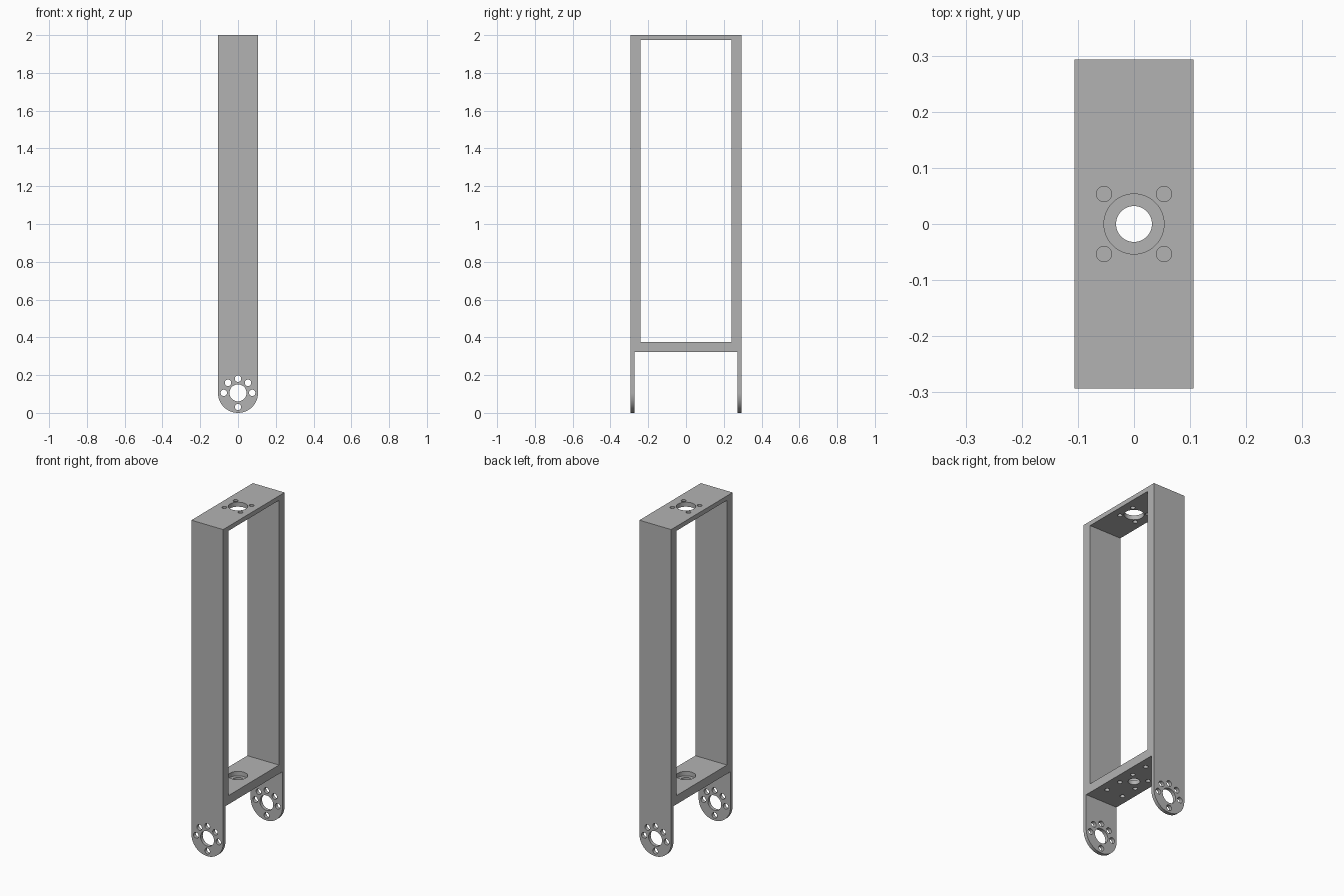
import bpy, bmesh
from math import pi, cos, sin, radians
from mathutils import Vector

cube = bpy.data.objects.get("Cube")
if cube:
    bpy.data.objects.remove(cube, do_unlink=True)

HALF_X, HALF_Y, TOP = 0.106, 0.293, 2.0
FLOOR_LOW, FLOOR_HIGH, ROOF_LOW = 0.322, 0.375, 1.973
WALL_Y, TAB_Y = 0.24, 0.272

grey = bpy.data.materials.new("satin_grey")
grey.use_nodes = True
colour = (0.45, 0.45, 0.45, 1)
grey.diffuse_color = colour
grey.node_tree.nodes["Principled BSDF"].inputs["Base Color"].default_value = colour


def add_object(name, bm):
    bmesh.ops.recalc_face_normals(bm, faces=bm.faces)
    mesh = bpy.data.meshes.new(name)
    bm.to_mesh(mesh)
    bm.free()
    mesh.materials.append(grey)
    obj = bpy.data.objects.new(name, mesh)
    bpy.context.collection.objects.link(obj)
    return obj


def prism(name, outline, depth):
    """Extrude a closed outline of points along a depth vector."""
    bm = bmesh.new()
    face = bm.faces.new([bm.verts.new(p) for p in outline])
    result = bmesh.ops.extrude_face_region(bm, geom=[face])
    verts = [v for v in result["geom"] if isinstance(v, bmesh.types.BMVert)]
    bmesh.ops.translate(bm, verts=verts, vec=depth)
    return add_object(name, bm)


def cut(body, cutter):
    cutter.hide_render = True
    mod = body.modifiers.new("cut", "BOOLEAN")
    mod.operation = "DIFFERENCE"
    mod.solver = "EXACT"
    mod.object = cutter
    bpy.context.view_layer.objects.active = body
    bpy.ops.object.modifier_apply(modifier=mod.name)
    bpy.data.objects.remove(cutter, do_unlink=True)


def opening(body, half_y, low, high):
    x = -2 * HALF_X
    outline = [(x, -half_y, low), (x, half_y, low), (x, half_y, high), (x, -half_y, high)]
    cut(body, prism("opening_cutter", outline, Vector((-2 * x, 0, 0))))


def round_hole(body, a, b, radius, low, high, axis="z", sides=32):
    """Round hole at (x, y) along z, or at (x, z) along y."""
    ring = [(a + radius * cos(2 * pi * i / sides), b + radius * sin(2 * pi * i / sides))
            for i in range(sides)]
    if axis == "z":
        outline = [(u, v, low) for u, v in ring]
        depth = Vector((0, 0, high - low))
    else:
        outline = [(u, low, v) for u, v in ring]
        depth = Vector((0, high - low, 0))
    cut(body, prism("hole_cutter", outline, depth))


# Tall body with rounded lower end
arc = [(HALF_X * cos(t), -HALF_Y, HALF_X + HALF_X * sin(t))
       for t in (pi + pi * i / 40 for i in range(41))]
outline = arc + [(HALF_X, -HALF_Y, TOP), (-HALF_X, -HALF_Y, TOP)]
bracket = prism("bracket_frame", outline, Vector((0, 2 * HALF_Y, 0)))

# Main window and the gap between the lower tabs
opening(bracket, WALL_Y, FLOOR_HIGH, ROOF_LOW)
opening(bracket, TAB_Y, -0.1, FLOOR_LOW)

# Pivot holes through both tabs
round_hole(bracket, 0, HALF_X, 0.045, -0.4, 0.4, "y", 48)
for angle in (0, 45, 90, 135, 180, 270):
    t = radians(angle)
    round_hole(bracket, 0.075 * cos(t), HALF_X + 0.075 * sin(t), 0.017, -0.4, 0.4, "y")

# Centre holes in roof and floor, with a stepped recess in the floor
middle = (FLOOR_LOW + FLOOR_HIGH) / 2
round_hole(bracket, 0, 0, 0.0535, 1.9, 2.1, sides=48)
round_hole(bracket, 0, 0, 0.0535, middle, 0.45, sides=48)
round_hole(bracket, 0, 0, 0.032, 0.25, 0.45, sides=48)

# Screw holes: through the roof, blind from below in the floor
for x in (-0.0535, 0.0535):
    for y in (-0.0535, 0.0535):
        round_hole(bracket, x, y, 0.0135, 1.9, 2.1)
        round_hole(bracket, x, y, 0.0135, 0.25, middle)
        round_hole(bracket, x, 3 * y, 0.0135, 0.25, middle)

# Smooth the curved walls, keep edges sharp
bpy.ops.object.select_all(action="DESELECT")
bracket.select_set(True)
bpy.context.view_layer.objects.active = bracket
bpy.ops.object.shade_smooth_by_angle(angle=radians(30))
